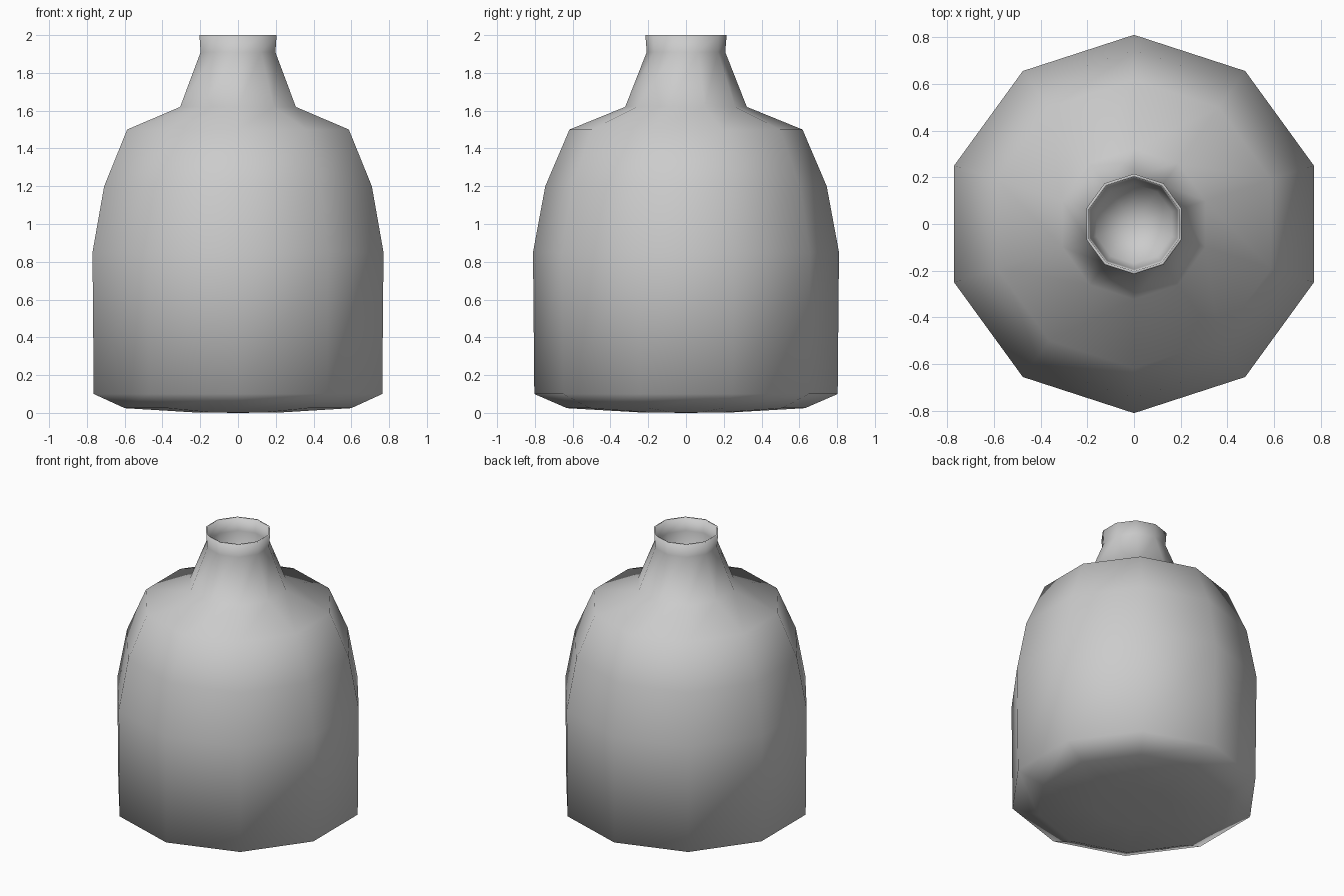
import bpy, bmesh, math
from mathutils import Matrix

if "Cube" in bpy.data.objects:
    bpy.data.objects.remove(bpy.data.objects["Cube"])

SIDES = 10


def lathe(name, profile):
    """Revolve (radius, z) points into a ten-sided smooth shell."""
    bm = bmesh.new()
    rings = []
    for r, z in profile:
        if r == 0:
            rings.append([bm.verts.new((0, 0, z))] * SIDES)
            continue
        ring = []
        for i in range(SIDES):
            a = math.pi / 2 + 2 * math.pi * i / SIDES
            ring.append(bm.verts.new((r * math.cos(a), r * math.sin(a), z)))
        rings.append(ring)
    for lo, hi in zip(rings, rings[1:]):
        for i in range(SIDES):
            j = (i + 1) % SIDES
            quad = [lo[i], lo[j], hi[j], hi[i]]
            face = bm.faces.new(list(dict.fromkeys(quad)))
            face.smooth = True
    mesh = bpy.data.meshes.new(name)
    bm.to_mesh(mesh)
    bm.free()
    obj = bpy.data.objects.new(name, mesh)
    bpy.context.collection.objects.link(obj)
    return obj


# Bottle: base, straight wall, rounded shoulder, neck, flared lip, neck lining
lathe("bottle", [
    (0, 0), (0.25, 0.003), (0.63, 0.025), (0.803, 0.10), (0.81, 0.85),
    (0.745, 1.20), (0.617, 1.50), (0.322, 1.62), (0.208, 1.91), (0.215, 2.0),
    (0.203, 2.0), (0.195, 1.91), (0.17, 1.72), (0, 1.64),
])
